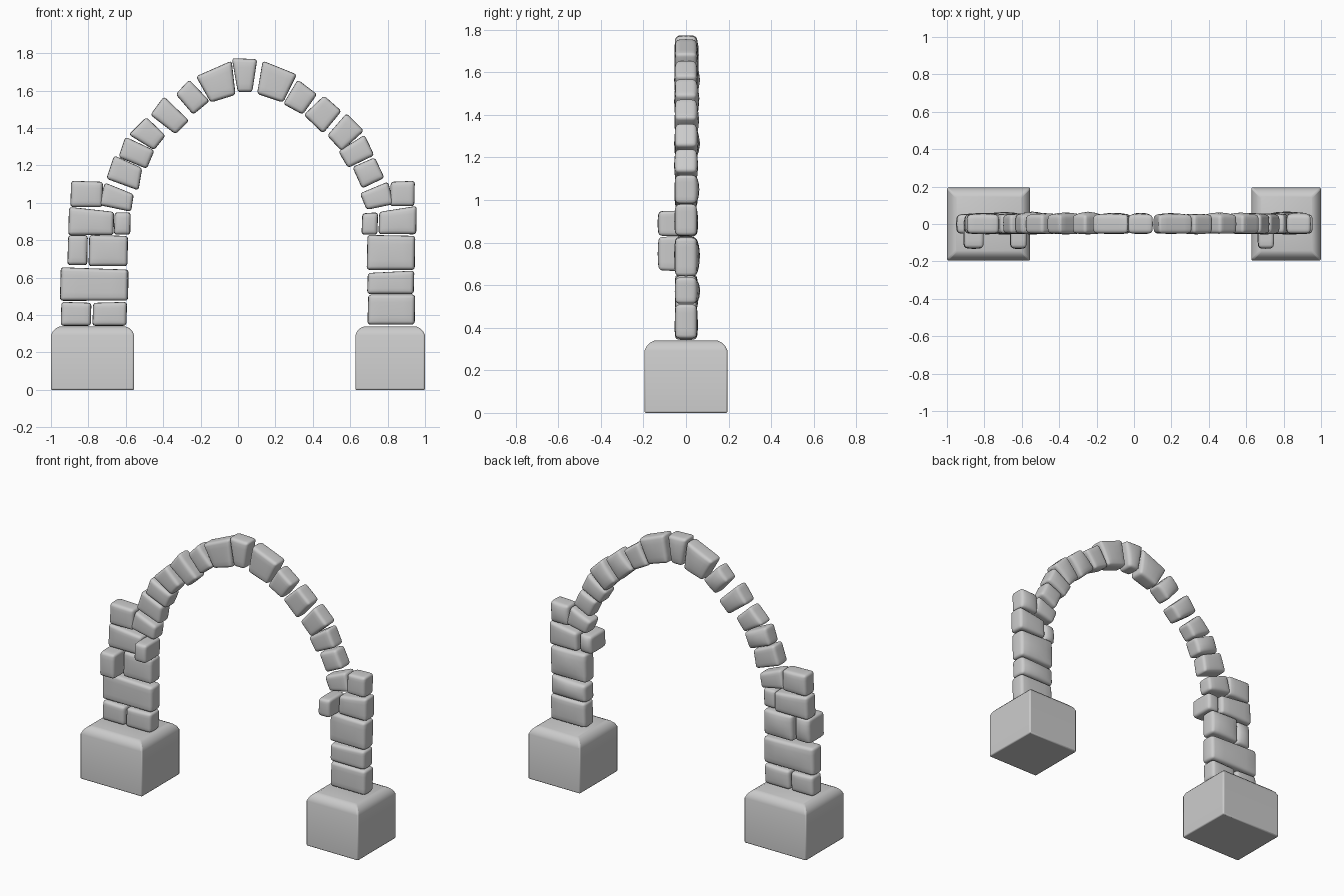
import bpy, bmesh, random
random.seed(4)


def finish(bm, name, bevel, segments):
    bmesh.ops.recalc_face_normals(bm, faces=bm.faces)
    me = bpy.data.meshes.new(name)
    bm.to_mesh(me)
    bm.free()
    ob = bpy.data.objects.new(name, me)
    bpy.context.collection.objects.link(ob)
    mod = ob.modifiers.new("rounding", 'BEVEL')
    mod.width, mod.segments, mod.limit_method = bevel, segments, 'ANGLE'
    for p in me.polygons:
        p.use_smooth = True
    bpy.ops.object.select_all(action='DESELECT')
    ob.select_set(True)
    bpy.context.view_layer.objects.active = ob
    if name.endswith("base"):
        bpy.ops.object.shade_smooth_by_angle()
    return ob


# A pillowed stone: front outline of four (x, z) corners, extruded over y
def stone(name, quad, y0=-0.05, y1=0.05):
    bm = bmesh.new()
    bmesh.ops.create_cube(bm, size=2)
    bmesh.ops.subdivide_edges(bm, edges=bm.edges[:], cuts=3, use_grid_fill=True)
    front, back = random.uniform(0.002, 0.006), random.uniform(0.004, 0.018)
    a, b, c, d = quad
    for v in bm.verts:
        u, w, t = v.co
        edge = 1 + 0.04 * (1 - t * t)              # middle swells beyond the rims
        s, r = (u * edge + 1) / 2, (w * edge + 1) / 2
        x, z = ((1 - s) * ((1 - r) * a[i] + r * d[i]) + s * ((1 - r) * b[i] + r * c[i])
                for i in (0, 1))
        dome = (1 - u * u) * (1 - w * w)
        y = y0 + (y1 - y0) * (t + 1) / 2
        y += dome * (back if t > 0 else -front) * abs(t)
        v.co = (x, y, z)
    finish(bm, name, 0.016, 3)


# Pedestals with a broad bevel round the top
def base(name, x0, x1):
    bm = bmesh.new()
    bmesh.ops.create_cube(bm, size=1)
    for v in bm.verts:
        v.co = ((x0 + x1) / 2 + v.co.x * (x1 - x0), v.co.y * 0.39, 0.17 + v.co.z * 0.34)
    top = [e for e in bm.edges if all(v.co.z > 0.3 for v in e.verts)]
    bmesh.ops.bevel(bm, geom=top, offset=0.048, segments=3, profile=0.4, affect='EDGES')
    finish(bm, name, 0.007, 2)


base("left_base", -1.0, -0.555)
base("right_base", 0.627, 1.0)

# Pillar stones: x0, x1, z0, z1, drop of the top edge from left to right
left = [(-.945, -.787, .345, .468, .005), (-.775, -.597, .345, .468, -.005),
        (-.945, -.592, .48, .652, .012), (-.795, -.592, .665, .825, .005),
        (-.903, -.667, .83, .975, .025), (-.893, -.725, .98, 1.115, .005)]
right = [(.697, .943, .352, .507, 0), (.695, .938, .515, .635, -.012),
         (.693, .943, .645, .825, .005), (.755, .952, .835, .98, -.03),
         (.815, .943, .985, 1.115, -.005)]
# Stones pushed out of the front of the pillars
left_out = [(-.91, -.805, .67, .825, 0), (-.662, -.575, .832, .947, 0)]
right_out = [(.662, .747, .832, .947, -.005)]


def pillar(name, rows, **depth):
    for i, (x0, x1, z0, z1, drop) in enumerate(rows):
        hi_l, hi_r = z1 - max(-drop, 0), z1 - max(drop, 0)
        stone(f"{name}_{i + 1}", [(x0, z0), (x0 + .004, hi_l), (x1, hi_r), (x1 - .003, z0)], **depth)


pillar("left_pillar_stone", left)
pillar("right_pillar_stone", right)
pillar("left_jutting_stone", left_out, y0=-0.128, y1=0.03)
pillar("right_jutting_stone", right_out, y0=-0.128, y1=0.03)

# Arch stones from left to right: two outer corners, then two inner corners
arch = [
    (-.74, .99, -.71, 1.105, -.56, 1.045, -.575, .955),
    (-.70, 1.13, -.66, 1.25, -.515, 1.185, -.535, 1.07),
    (-.635, 1.245, -.60, 1.35, -.45, 1.28, -.49, 1.185),
    (-.58, 1.365, -.49, 1.455, -.39, 1.36, -.45, 1.285),
    (-.465, 1.47, -.395, 1.565, -.265, 1.44, -.335, 1.37),
    (-.33, 1.58, -.26, 1.655, -.155, 1.545, -.24, 1.475),
    (-.22, 1.675, -.037, 1.755, -.016, 1.58, -.145, 1.54),
    (-.03, 1.77, .10, 1.765, .075, 1.595, 0, 1.595),
    (.135, 1.755, .31, 1.685, .24, 1.54, .105, 1.585),
    (.32, 1.655, .42, 1.58, .345, 1.475, .245, 1.53),
    (.46, 1.57, .55, 1.49, .455, 1.375, .355, 1.47),
    (.58, 1.475, .67, 1.385, .555, 1.28, .48, 1.36),
    (.675, 1.36, .725, 1.255, .59, 1.19, .54, 1.275),
    (.73, 1.24, .78, 1.135, .665, 1.08, .615, 1.19),
    (.80, 1.11, .83, .995, .69, .965, .655, 1.05),
]
for i, q in enumerate(arch):
    stone(f"arch_stone_{i + 1}", [q[0:2], q[2:4], q[4:6], q[6:8]])
